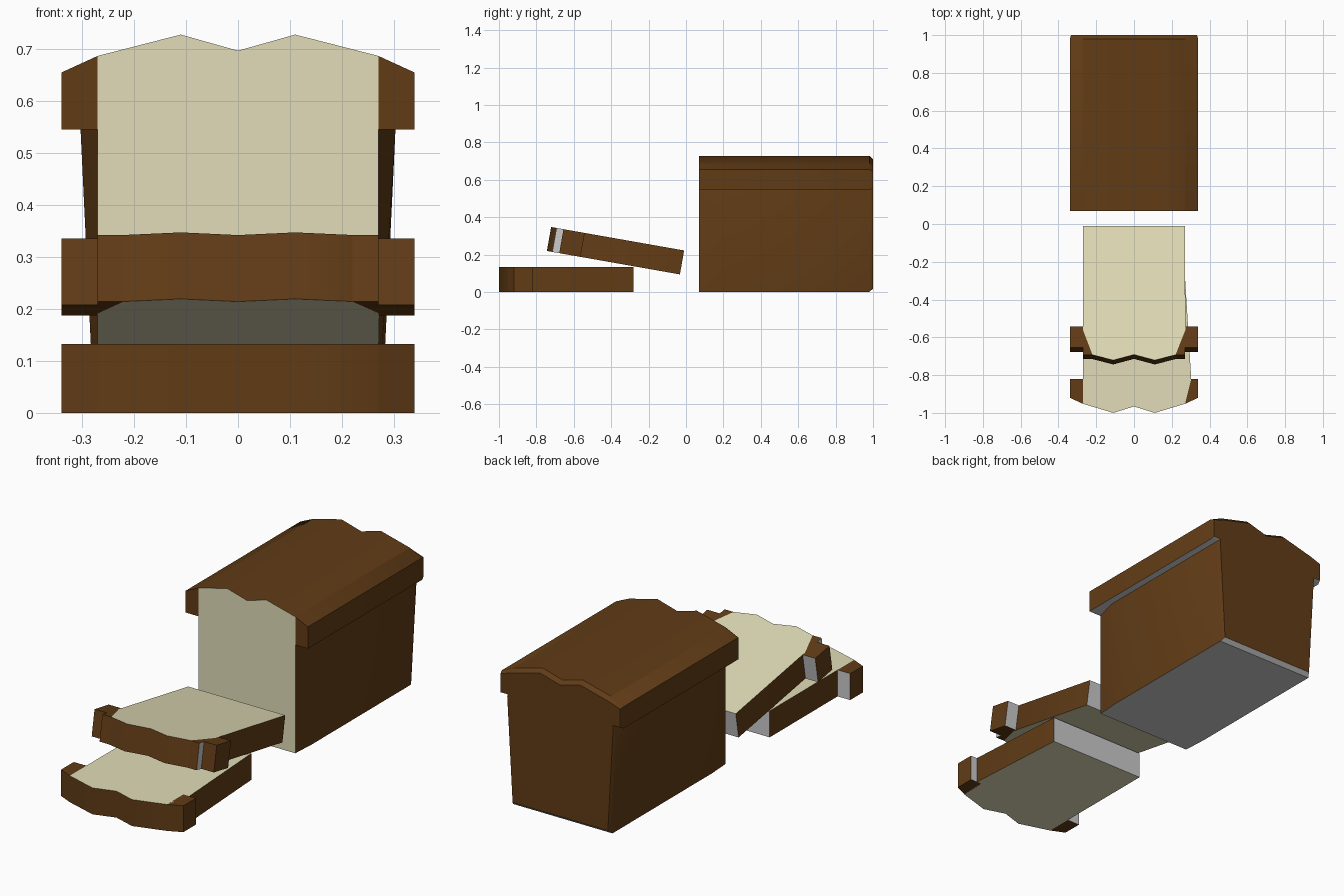
import bpy, bmesh, math
from mathutils import Matrix, Vector

if "Cube" in bpy.data.objects:
    bpy.data.objects.remove(bpy.data.objects["Cube"])


def material(name, rgb):
    m = bpy.data.materials.new(name)
    m.diffuse_color = (*rgb, 1)
    m.use_nodes = True
    m.node_tree.nodes["Principled BSDF"].inputs["Base Color"].default_value = m.diffuse_color
    return m


MATS = [material("crust", (0.12, 0.045, 0.008)),
        material("crumb", (0.76, 0.72, 0.48)),
        material("plain_base", (0.8, 0.8, 0.8))]
CRUST, CRUMB, GREY = 0, 1, 2


def frame(origin, up, depth):
    """Matrix taking (x, height along slice, depth through slice) to world."""
    m = Matrix.Identity(4)
    for c, v in enumerate(((1, 0, 0), up, depth, origin)):
        m.col[c] = (*v, 1 if c == 3 else 0)
    return m


def loft(bm, mat, sections, caps, grey_edge):
    """Skin matching outlines at successive depths and cap both ends."""
    rings = [[bm.verts.new(mat @ Vector((x, h, d))) for x, h in pts]
             for d, pts in sections]
    n = len(rings[0])
    for a, b in zip(rings, rings[1:]):
        for i in range(n):
            j = (i + 1) % n
            f = bm.faces.new((a[i], a[j], b[j], b[i]))
            f.material_index = GREY if i == grey_edge else CRUST
    for ring, m in zip((rings[0], rings[-1]), caps):
        bm.faces.new(ring).material_index = m


def mirror(pts):
    return [(-x, h) for x, h in pts]


def finish(name, bm):
    bmesh.ops.recalc_face_normals(bm, faces=bm.faces)
    me = bpy.data.meshes.new(name)
    bm.to_mesh(me)
    bm.free()
    for m in MATS:
        me.materials.append(m)
    ob = bpy.data.objects.new(name, me)
    bpy.context.collection.objects.link(ob)
    bpy.ops.object.select_all(action='DESELECT')
    ob.select_set(True)
    bpy.context.view_layer.objects.active = ob
    bpy.ops.object.shade_smooth_by_angle(angle=math.radians(35))


# Remaining loaf: body bulges behind the cut face, rim runs along each side
def loaf_outline(low, high, inset=0):
    half = [(low, inset), (high, 0.545), (0.27, 0.687 - inset),
            (0.11, 0.728 - inset)]
    return [(-low, inset)] + half + [(0, 0.697 - inset)] + mirror(half[:0:-1])


bm = bmesh.new()
m = frame((0, 0.07, 0), (0, 0, 1), (0, 1, 0))
loft(bm, m, [(0, loaf_outline(0.27, 0.27)), (0.12, loaf_outline(0.277, 0.303)),
             (0.91, loaf_outline(0.277, 0.303)), (0.93, loaf_outline(0.265, 0.295, 0.018))],
     (CRUMB, CRUST), 0)
rim = [(0.27, 0.545), (0.34, 0.545), (0.34, 0.655), (0.27, 0.687)]
rim_end = [(0.27, 0.555), (0.333, 0.555), (0.333, 0.648), (0.27, 0.669)]
for side in (list, mirror):
    loft(bm, m, [(0, side(rim)), (0.91, side(rim)), (0.93, side(rim_end))],
         (CRUST, CRUST), 0)
finish("bread_loaf", bm)


# Cut slices: crumb core with a crust ear on either side
def slice_of_bread(name, m, core, ears, thick):
    bm = bmesh.new()
    loft(bm, m, [(0, core), (thick, core)], (CRUMB, CRUMB), 0)
    for ear in ears:
        for side in (list, mirror):
            loft(bm, m, [(0, side(ear)), (thick, side(ear))], (CRUST, CRUST), 0)
    finish(name, bm)


# Flat slice
slice_of_bread(
    "flat_slice", frame((0, -0.28, 0), (0, -1, 0), (0, 0, 1)),
    [(-0.27, 0), (0.27, 0), (0.303, 0.54), (0.27, 0.672), (0.11, 0.72), (0, 0.686),
     (-0.11, 0.72), (-0.27, 0.672), (-0.27, 0.54)],
    [[(0.27, 0.54), (0.34, 0.54), (0.34, 0.64), (0.27, 0.672)]], 0.133)

# Leaning slice, with cut corners and stepped ears
t = math.radians(10)
s, c = math.sin(t), math.cos(t)
slice_of_bread(
    "leaning_slice", frame((0, -0.01, 0.222), (0, -c, s), (0, -s, -c)),
    [(-0.27, 0), (0.27, 0), (0.272, 0.56), (0.22, 0.693), (0.11, 0.722), (0, 0.692),
     (-0.11, 0.722), (-0.22, 0.693), (-0.27, 0.56)],
    [[(0.27, 0.54), (0.34, 0.54), (0.34, 0.655), (0.27, 0.655)],
     [(0.27, 0.56), (0.27, 0.693), (0.22, 0.693)]], 0.13)
